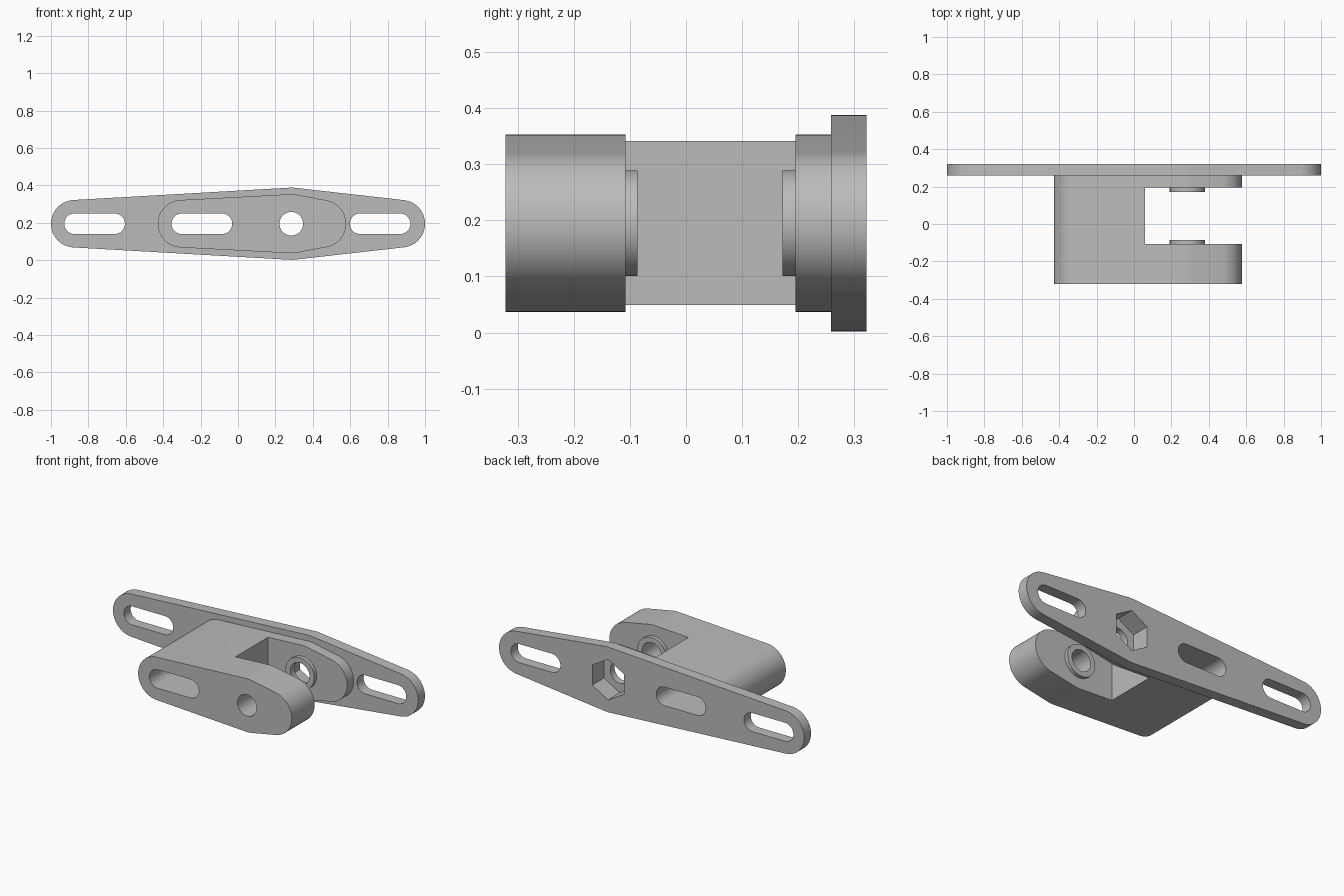
import bpy, bmesh, math
from mathutils.geometry import convex_hull_2d

if "Cube" in bpy.data.objects:
    bpy.data.objects.remove(bpy.data.objects["Cube"], do_unlink=True)

MID_Z = 0.195      # height of the line all features sit on
BOLT_X = 0.285     # position of the pivot bolt
FRONT, BACK = -0.322, 0.322
PLATE_FRONT = 0.258
GAP_FRONT, GAP_BACK = -0.108, 0.195

grey = bpy.data.materials.new("grey_metal")
grey.use_nodes = True
colour = (0.5, 0.5, 0.5, 1)
grey.diffuse_color = colour
grey.node_tree.nodes["Principled BSDF"].inputs["Base Color"].default_value = colour


def prism(name, circles, y0, y1, sides=64):
    """Hull around circles given as (x, radius), extruded from y0 to y1."""
    points = []
    for x, r in circles:
        for i in range(sides):
            a = math.pi / 2 + math.tau * i / sides
            points.append((x + r * math.cos(a), MID_Z + r * math.sin(a)))
    bm = bmesh.new()
    ring = [bm.verts.new((points[i][0], y0, points[i][1])) for i in convex_hull_2d(points)]
    face = bm.faces.new(ring)
    extruded = bmesh.ops.extrude_face_region(bm, geom=[face])["geom"]
    moved = [g for g in extruded if isinstance(g, bmesh.types.BMVert)]
    bmesh.ops.translate(bm, verts=moved, vec=(0, y1 - y0, 0))
    bmesh.ops.recalc_face_normals(bm, faces=bm.faces)
    mesh = bpy.data.meshes.new(name)
    bm.to_mesh(mesh)
    bm.free()
    mesh.materials.append(grey)
    obj = bpy.data.objects.new(name, mesh)
    bpy.context.collection.objects.link(obj)
    return obj


def combine(target, tool, operation):
    """Merge or cut the target with the tool, then drop the tool."""
    mod = target.modifiers.new(tool.name, "BOOLEAN")
    mod.operation, mod.solver, mod.object = operation, "EXACT", tool
    bpy.context.view_layer.objects.active = target
    bpy.ops.object.modifier_apply(modifier=mod.name)
    bpy.data.objects.remove(tool, do_unlink=True)


# Deep body, forked on its left side
bracket = prism("fork_bracket", [(-0.302, 0.127), (BOLT_X, 0.158), (0.451, 0.127)],
                FRONT, PLATE_FRONT + 0.02)
bpy.ops.mesh.primitive_cube_add(size=1, location=(0.56, (GAP_FRONT + GAP_BACK) / 2, MID_Z))
gap = bpy.context.object
gap.name = "fork_gap"
gap.scale = (1, GAP_BACK - GAP_FRONT, 1)
combine(bracket, gap, "DIFFERENCE")

# Mounting plate across the back
plate = prism("mounting_plate", [(-0.873, 0.127), (BOLT_X, 0.193), (0.873, 0.127)],
              PLATE_FRONT, BACK)
combine(bracket, plate, "UNION")

# Raised bosses on the inner fork faces
for name, y0, y1 in (("front_boss", GAP_FRONT - 0.02, GAP_FRONT + 0.022),
                     ("back_boss", GAP_BACK - 0.023, GAP_BACK + 0.02)):
    combine(bracket, prism(name, [(BOLT_X, 0.094)], y0, y1), "UNION")

# Bolt hole, nut pocket and three slots
cutters = [prism("bolt_hole", [(BOLT_X, 0.063)], FRONT - 0.1, BACK + 0.1),
           prism("nut_pocket", [(BOLT_X, 0.12)], BACK - 0.11, BACK + 0.1, sides=6)]
for name, x in (("right_slot", -0.767), ("body_slot", -0.193), ("left_slot", 0.76)):
    cutters.append(prism(name, [(x - 0.107, 0.055), (x + 0.107, 0.055)],
                         FRONT - 0.1, BACK + 0.1))
for cutter in cutters:
    combine(bracket, cutter, "DIFFERENCE")

# Smooth rounded walls, sharp rims
bpy.ops.object.select_all(action="DESELECT")
bracket.select_set(True)
bpy.context.view_layer.objects.active = bracket
bpy.ops.object.shade_smooth_by_angle(angle=math.radians(30))
